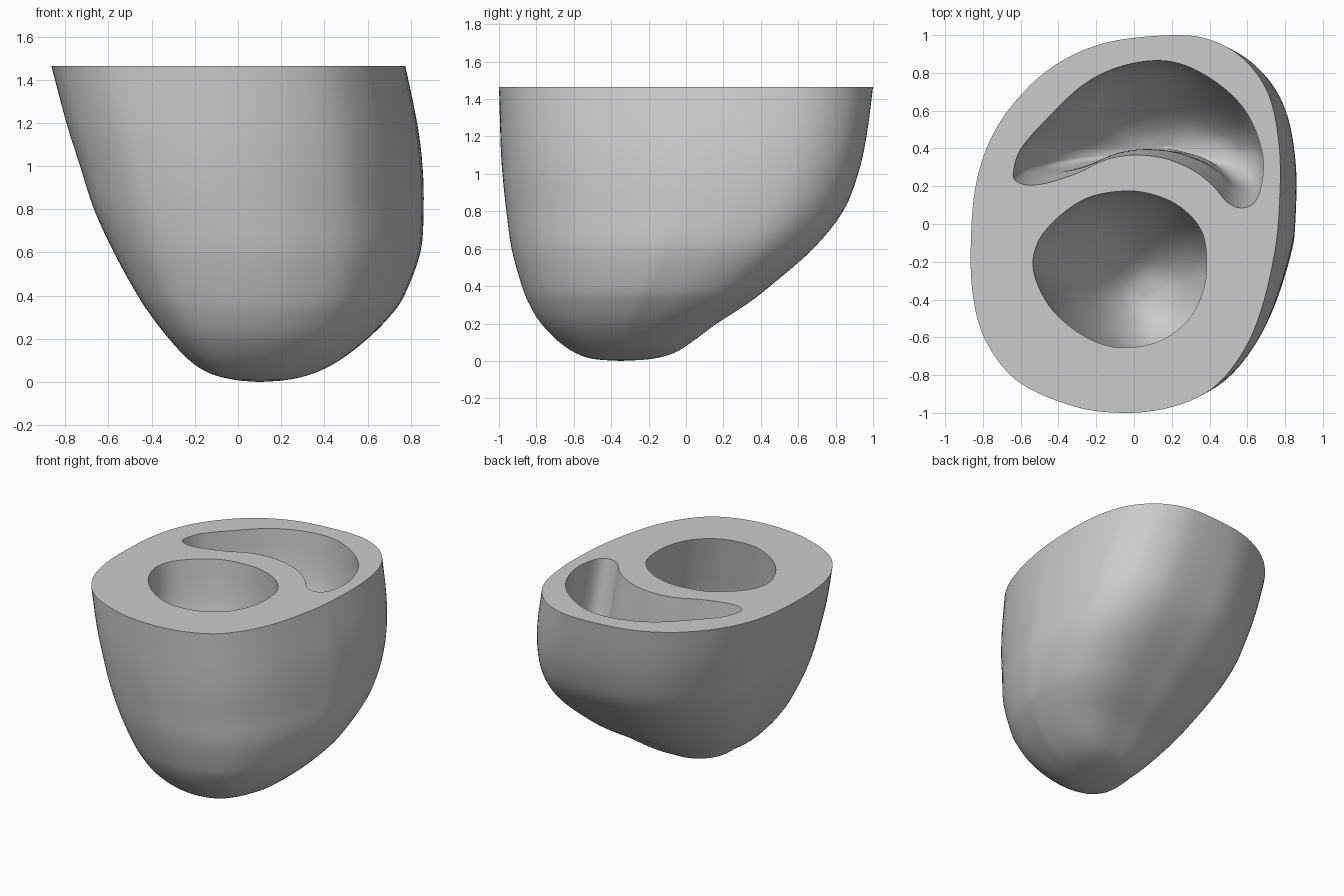
import bpy
import bmesh
import math
from mathutils import Vector

default_cube = bpy.data.objects.get("Cube")
if default_cube:
    bpy.data.objects.remove(default_cube, do_unlink=True)

TOP = 1.465


def spline(points, closed, steps):
    """Sample a smooth curve through the given tuples of any dimension."""
    points = [Vector(p) for p in points]
    count = len(points)

    def pick(i):
        return points[i % count] if closed else points[max(0, min(count - 1, i))]

    samples = []
    for i in range(count if closed else count - 1):
        a, b, c, d = (pick(i + k) for k in (-1, 0, 1, 2))
        for s in range(steps):
            t = s / steps
            samples.append(b + (c - a) * (t / 2)
                           + (a * 2 - b * 5 + c * 4 - d) * (t * t / 2)
                           + (b * 3 - a - c * 3 + d) * (t * t * t / 2))
    if not closed:
        samples.append(points[-1])
    return samples


def unit_outline(points):
    """Smooth a closed outline and fit it to the square from -1 to 1."""
    outline = spline(points, True, 5)
    low = [min(p[k] for p in outline) for k in (0, 1)]
    high = [max(p[k] for p in outline) for k in (0, 1)]
    return [[2 * (p[k] - low[k]) / (high[k] - low[k]) - 1 for k in (0, 1)]
            for p in outline]


def loft(bm, points, sections, fullness):
    """Skin an outline through sections (z, x low, x high, y low, y high).

    Fullness swells the right-hand corners and trims the front left one
    towards the bottom. Returns the edges of the open top ring."""
    outline = unit_outline(points)
    rings = []
    for z, x0, x1, y0, y1 in spline(sections, False, 4):
        swell = 2 * fullness * (1 - (z / TOP) ** 2)
        ring = []
        for u, v in outline:
            corner = 0 if u > 0 and v > 0 else -u * abs(v)
            scale = (1 + swell * corner) / 2
            ring.append(bm.verts.new(((x0 + x1) / 2 + u * scale * (x1 - x0),
                                      (y0 + y1) / 2 + v * scale * (y1 - y0), z)))
        rings.append(ring)
    for upper, lower in zip(rings, rings[1:]):
        for i in range(len(upper)):
            bm.faces.new((upper[i - 1], upper[i], lower[i], lower[i - 1]))
    top = rings[0]
    return [bm.edges.get((top[i - 1], top[i])) for i in range(len(top))]


# Outer wall: rim outline and its shrinking extents down to the apex
rim = [(.2, 1), (-.15, .96), (-.42, .84), (-.62, .66), (-.76, .45),
       (-.84, .2), (-.865, -.1), (-.855, -.37), (-.79, -.61), (-.62, -.83),
       (-.32, -.965), (-.05, -1), (.2, -.97), (.42, -.87), (.58, -.68),
       (.68, -.45), (.75, -.15), (.775, .1), (.775, .4), (.72, .68),
       (.59, .87), (.41, .975)]
wall_sections = [
    (TOP, -.865, .775, -1, 1), (1.2, -.785, .83, -.99, .965),
    (1, -.715, .855, -.975, .92), (.8, -.645, .86, -.95, .84),
    (.6, -.55, .845, -.92, .68), (.4, -.44, .77, -.865, .45),
    (.3, -.375, .7, -.825, .32), (.2, -.3, .6, -.765, .165),
    (.1, -.21, .47, -.67, .03), (.04, -.12, .35, -.58, -.07),
    (.01, -.01, .23, -.49, -.19), (0, .1, .1, -.35, -.35)]

# Round chamber, bulging under its mouth
round_mouth = [
    (.385, -.22), (.36, -.04), (.25, .09), (.1, .16), (-.06, .178),
    (-.25, .14), (-.41, .03), (-.51, -.1), (-.53, -.25), (-.45, -.43),
    (-.31, -.565), (-.16, -.64), (-.02, -.655), (.15, -.615),
    (.285, -.51), (.36, -.37)]
round_sections = [
    (TOP, -.535, .385, -.655, .175), (1.2, -.5, .44, -.7, .165),
    (1, -.44, .47, -.73, .14), (.8, -.36, .47, -.73, .08),
    (.6, -.25, .42, -.7, -.02), (.45, -.15, .32, -.61, -.13),
    (.35, -.04, .2, -.5, -.25), (.32, .07, .07, -.39, -.39)]

# Crescent chamber
crescent_mouth = [
    (-.64, .28), (-.6, .4), (-.46, .56), (-.28, .73), (-.1, .825),
    (.1, .865), (.27, .84), (.45, .74), (.59, .6), (.67, .42),
    (.685, .27), (.65, .13), (.58, .085), (.5, .11), (.42, .2),
    (.32, .28), (.17, .345), (0, .365), (-.15, .34), (-.3, .27),
    (-.45, .22), (-.56, .205), (-.63, .23)]
crescent_sections = [
    (TOP, -.64, .685, .085, .865), (1.2, -.6, .7, .13, .845),
    (1, -.54, .705, .17, .8), (.78, -.45, .67, .22, .68),
    (.64, -.31, .59, .28, .58), (.56, -.12, .47, .33, .49),
    (.52, .17, .17, .4, .4)]

bm = bmesh.new()
rim_edges = []
for outline, sections, fullness in ((rim, wall_sections, .08),
                                    (round_mouth, round_sections, 0),
                                    (crescent_mouth, crescent_sections, 0)):
    rim_edges += loft(bm, outline, sections, fullness)

# Flat cut face around both chamber mouths
bmesh.ops.triangle_fill(bm, edges=rim_edges, use_beauty=True,
                        normal=Vector((0, 0, 1)))
bmesh.ops.remove_doubles(bm, verts=bm.verts, dist=.0001)
bmesh.ops.recalc_face_normals(bm, faces=bm.faces)

mesh = bpy.data.meshes.new("chambered_body")
bm.to_mesh(mesh)
bm.free()
body = bpy.data.objects.new("chambered_body", mesh)
bpy.context.collection.objects.link(body)

# Single plain grey
grey = bpy.data.materials.new("plain_grey")
grey.use_nodes = True
colour = (.6, .6, .6, 1)
grey.diffuse_color = colour
grey.node_tree.nodes["Principled BSDF"].inputs["Base Color"].default_value = colour
mesh.materials.append(grey)

# Smooth walls, crisp mouth and rim edges
bpy.ops.object.select_all(action="DESELECT")
body.select_set(True)
bpy.context.view_layer.objects.active = body
bpy.ops.object.shade_smooth_by_angle(angle=math.radians(40))
